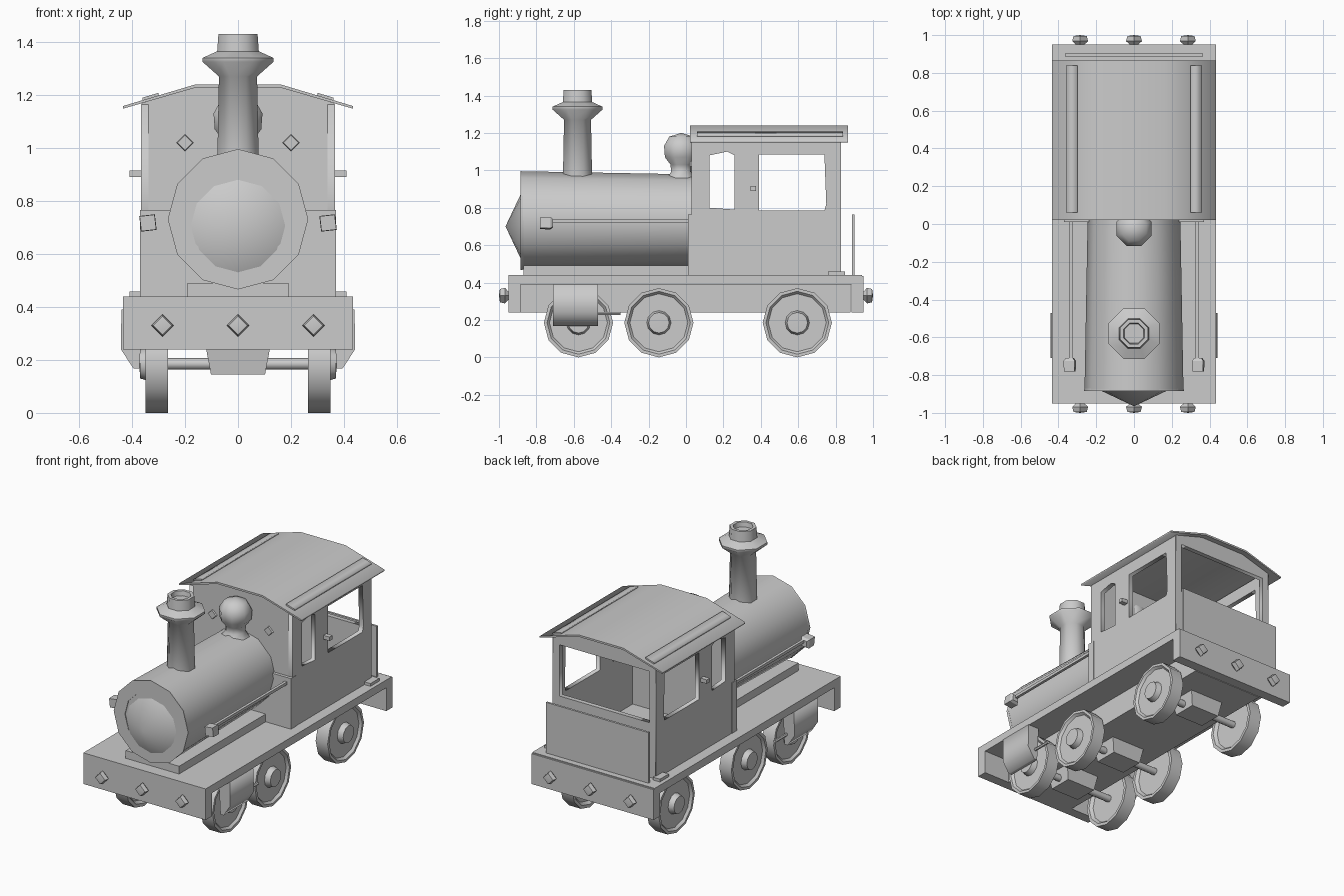
import bpy, bmesh, math
from mathutils import Matrix, Vector

if "Cube" in bpy.data.objects:
    bpy.data.objects.remove(bpy.data.objects["Cube"])

SIDE = Matrix(((0, 0, 1), (1, 0, 0), (0, 1, 0)))     # drawn in y,z  extruded along x
FRONT = Matrix(((1, 0, 0), (0, 0, -1), (0, 1, 0)))   # drawn in x,z  extruded along y
UP = Matrix.Identity(3)


def add(name, bm, smooth=None):
    bmesh.ops.recalc_face_normals(bm, faces=bm.faces)
    me = bpy.data.meshes.new(name)
    bm.to_mesh(me)
    bm.free()
    ob = bpy.data.objects.new(name, me)
    bpy.context.collection.objects.link(ob)
    if smooth:
        bpy.ops.object.select_all(action='DESELECT')
        ob.select_set(True)
        bpy.context.view_layer.objects.active = ob
        bpy.ops.object.shade_smooth_by_angle(angle=math.radians(smooth))
    return ob


def box(name, x, y, z, taper=1.0):
    """Box from ranges; taper scales the bottom face."""
    bm = bmesh.new()
    bmesh.ops.create_cube(bm, size=1)
    for v in bm.verts:
        k = taper if v.co.z < 0 else 1
        v.co = [(r[0] + r[1]) / 2 + c * (r[1] - r[0]) * s
                for r, c, s in zip((x, y, z), v.co, (k, k, 1))]
    return add(name, bm)


def lathe(name, profile, at, axis, n, phase=0.0, smooth=50):
    """Revolve (radius, height) points about an axis through 'at'."""
    bm = bmesh.new()
    rot = Vector((0, 0, 1)).rotation_difference(Vector(axis)).to_matrix()
    rings = []
    for r, h in profile:
        pts = [(0, 0, h)] if r == 0 else [
            (r * math.cos(phase + i * math.tau / n), r * math.sin(phase + i * math.tau / n), h)
            for i in range(n)]
        rings.append([bm.verts.new(rot @ Vector(p) + Vector(at)) for p in pts])
    for a, b in zip(rings, rings[1:]):
        for i in range(n):
            q = [a[i % len(a)], a[(i + 1) % len(a)], b[(i + 1) % len(b)], b[i % len(b)]]
            q = list(dict.fromkeys(q))
            if len(q) > 2:
                bm.faces.new(q)
    for ring in (rings[0], rings[-1]):
        if len(ring) > 2:
            bm.faces.new(ring)
    return add(name, bm, smooth)


def plate(name, outline, holes, frame, at, depth):
    """Flat outline with cut-outs, given thickness."""
    cu = bpy.data.curves.new(name, 'CURVE')
    cu.dimensions, cu.fill_mode, cu.extrude = '2D', 'BOTH', depth / 2
    for loop in [outline] + holes:
        s = cu.splines.new('POLY')
        s.points.add(len(loop) - 1)
        for p, (u, v) in zip(s.points, loop):
            p.co = (u, v, 0, 1)
        s.use_cyclic_u = True
    ob = bpy.data.objects.new(name, cu)
    ob.matrix_world = Matrix.Translation(at) @ frame.to_4x4()
    bpy.context.collection.objects.link(ob)
    bpy.ops.object.select_all(action='DESELECT')
    ob.select_set(True)
    bpy.context.view_layer.objects.active = ob
    bpy.ops.object.convert(target='MESH')
    return ob


def rect(a, b, c, d):
    return [(a, c), (b, c), (b, d), (a, d)]


# Chassis
box("footplate", (-.435, .435), (-.95, .94), (.39, .44))
box("main_frame", (-.25, .25), (-.89, .88), (.24, .39))
for end, s in (("front", -1), ("rear", 1)):
    y0, y1 = sorted((s * .95, s * .885))
    box(end + "_beam", (-.435, .435), (y0, y1), (.24, .435))
    for i in (-1, 0, 1):
        lathe(end + "_buffer", [(.022, 0), (.042, .018), (.035, .045), (0, .05)],
              (i * .285, s * .95, .33), (0, s, 0), 4, 0, 20)

# Wheels, axles and bearing blocks
TYRE = [(0, .285), (.15, .285), (.165, .265), (.185, .265), (.185, .35),
        (.168, .35), (.155, .335), (.065, .335), (.055, .37), (0, .372)]
for y in (-.575, -.145, .595):
    lathe("axle", [(.022, -.3), (.022, .3)], (0, y, .185), (1, 0, 0), 8)
    box("bearing_block", (-.12, .12), (y - .09, y + .09), (.145, .24), .85)
    for s in (-1, 1):
        lathe("wheel", TYRE, (0, y, .185), (s, 0, 0), 12, 0, 40)

# Boiler with coned front, on its saddle
lathe("boiler", [(.262, .88), (.245, -.05)], (0, 0, .733), (0, -1, 0), 12)
lathe("smokebox_rim", [(.262, .87), (.265, .885), (.185, .885), (.185, .875)],
      (0, 0, .731), (0, -1, 0), 12)
lathe("smokebox_door", [(.18, .88), (0, .965)], (0, 0, .70), (0, -1, 0), 12)
box("boiler_saddle", (-.19, .19), (-.87, .03), (.43, .49))

# Chimney and dome
lathe("chimney", [(.085, .93), (.078, 1.27), (.145, 1.325), (.145, 1.34), (.085, 1.365),
                  (.08, 1.43), (.06, 1.43), (.055, 1.40), (0, 1.40)],
      (0, -.58, 0), (0, 0, 1), 8, math.pi / 8)
lathe("steam_dome", [(.09, .95), (.06, .99), (.062, 1.03), (.095, 1.07), (.1, 1.13),
                     (.07, 1.18), (0, 1.2)], (0, -.025, 0), (0, 0, 1), 8, math.pi / 8)

# Cab: shared gable shape at the front and back
GABLE = [(-.365, .44), (.365, .44), (.365, 1.168), (.16, 1.23), (-.16, 1.23), (-.365, 1.168)]
plate("cab_front", GABLE, [], FRONT, (0, .045, 0), .03)
plate("cab_back", GABLE, [rect(-.32, .32, .79, 1.12)], FRONT, (0, .815, 0), .03)
box("cab_front_lower", (-.37, .37), (.01, .06), (.44, .765))
box("rear_panel", (-.365, .365), (.888, .902), (.44, .765))
plate("roof", [(-.435, 1.148), (-.16, 1.228), (.16, 1.228), (.435, 1.148),
               (.435, 1.158), (.16, 1.24), (-.16, 1.24), (-.435, 1.158)],
      [], FRONT, (0, .443, 0), .845)

for s, side in ((-1, "left"), (1, "right")):
    # Cab sides with two windows
    plate(side + "_cab_side", rect(.03, .83, .44, 1.165),
          [[(.125, .8), (.26, .79), (.26, 1.08), (.22, 1.1), (.125, 1.08)],
           [(.39, .785), (.74, .785), (.75, .82), (.74, 1.085), (.39, 1.085)]],
          SIDE, (s * .352, 0, 0), .03)
    box(side + "_cab_handle", sorted((s * .36, s * .41)), (.345, .375), (.89, .915))
    box(side + "_cab_foot", sorted((s * .36, s * .41)), (.76, .85), (.44, .458))
    lathe(side + "_cab_porthole", [(.032, 0), (.028, .01)], (s * .2, .031, 1.02), (0, -1, 0), 4)
    plate(side + "_roof_strip", [(s * .30, 1.198), (s * .36, 1.18), (s * .36, 1.19), (s * .30, 1.208)],
          [], FRONT, (0, .45, 0), .78)
    # Side rail with lamp
    box(side + "_hand_rail", sorted((s * .325, s * .343)), (-.74, .03), (.72, .738))
    lathe(side + "_rail_lamp", [(.028, -.035), (.042, -.02), (.04, .035)],
          (s * .34, -.745, .717), (0, -1, 0), 4, .9, 20)
    # Steam cylinder with piston rod
    plate(side + "_cylinder", [(s * .36, .39), (s * .44, .39), (s * .442, .24),
                               (s * .395, .168), (s * .372, .168)], [], FRONT, (0, -.59, 0), .24)
    lathe(side + "_piston_rod", [(.01, -.48), (.01, -.35)], (s * .385, 0, .235), (0, 1, 0), 6)
